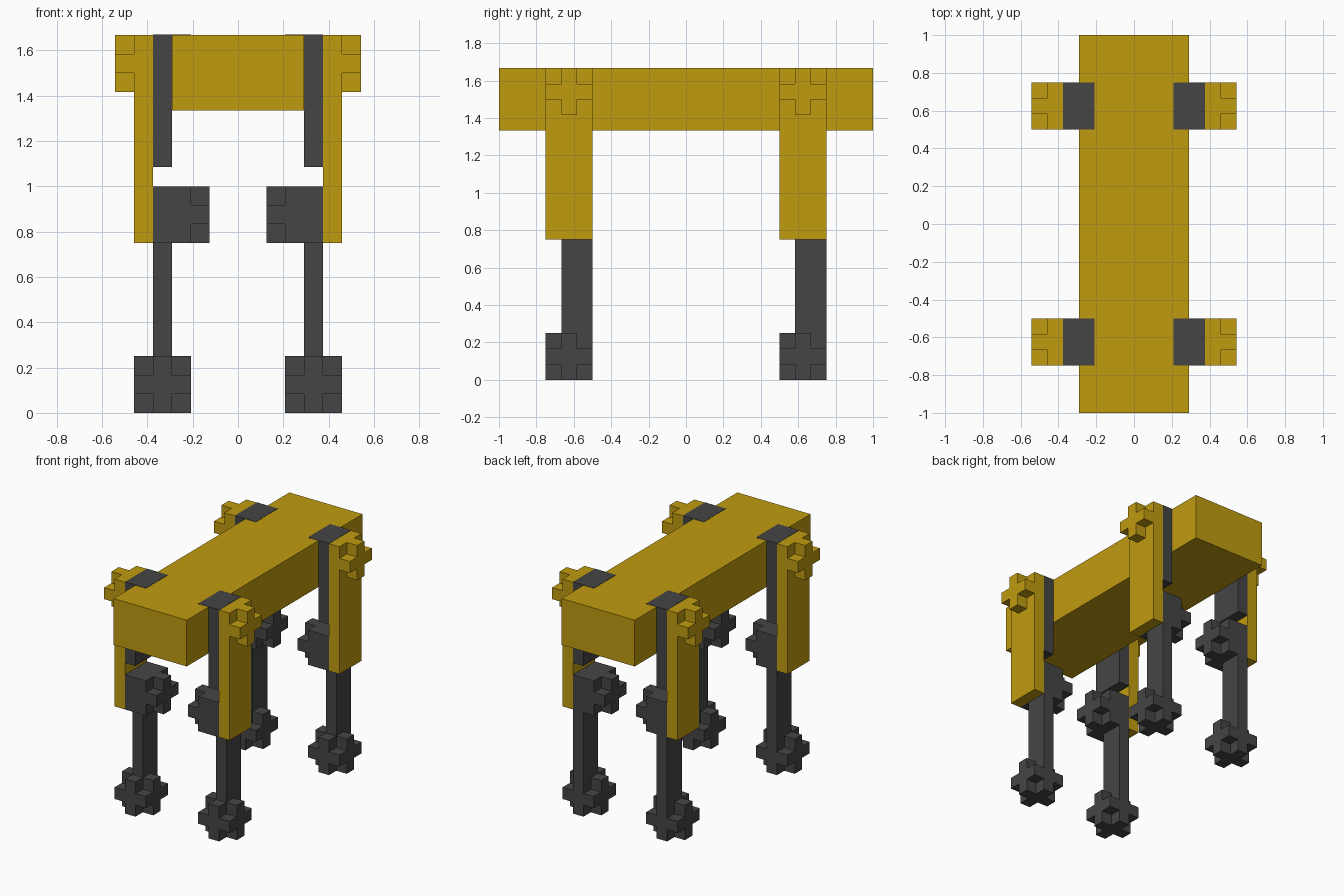
import bpy, bmesh
from mathutils import Vector

cube = bpy.data.objects.get("Cube")
if cube:
    bpy.data.objects.remove(cube, do_unlink=True)

U = 1 / 12          # size of one block


def material(name, rgb):
    m = bpy.data.materials.new(name)
    m.use_nodes = True
    m.diffuse_color = (*rgb, 1)
    bsdf = m.node_tree.nodes["Principled BSDF"]
    bsdf.inputs["Base Color"].default_value = (*rgb, 1)
    bsdf.inputs["Roughness"].default_value = 0.8
    return m


yellow = material("mustard yellow", (0.53, 0.33, 0.005))
grey = material("dark grey", (0.06, 0.06, 0.06))


def add_object(name, bm, mat):
    bmesh.ops.recalc_face_normals(bm, faces=bm.faces)
    mesh = bpy.data.meshes.new(name)
    bm.to_mesh(mesh)
    bm.free()
    mesh.materials.append(mat)
    obj = bpy.data.objects.new(name, mesh)
    bpy.context.collection.objects.link(obj)
    return obj


def box(xs, ys, zs):
    """Set of block cells; each range includes both ends."""
    return {(x, y, z) for x in range(xs[0], xs[1] + 1)
            for y in range(ys[0], ys[1] + 1)
            for z in range(zs[0], zs[1] + 1)}


def plus(x, z):
    """Plus-shaped cap, one block thick along x, lowest block at z."""
    return box((x, x), (0, 2), (z + 1, z + 1)) | box((x, x), (1, 1), (z, z + 2))


def ball(x, z):
    """Three-block cube without its eight corners."""
    return (box((x, x + 2), (0, 2), (z + 1, z + 1))
            | box((x, x + 2), (1, 1), (z, z + 2))
            | box((x + 1, x + 1), (0, 2), (z, z + 2)))


def build_cells(name, cells, mat, side, y0, lift=0.0):
    """Skin a cell set with outer faces only and merge the flat areas."""
    bm = bmesh.new()
    verts = {}

    def vert(p):
        if p not in verts:
            co = Vector((side * (1.5 + p[0]), y0 + p[1], p[2])) * U
            co.z += lift
            verts[p] = bm.verts.new(co)
        return verts[p]

    for c in cells:
        for axis in range(3):
            for step in (0, 1):
                n = list(c)
                n[axis] += 2 * step - 1
                if tuple(n) in cells:
                    continue
                corners = []
                for a, b in ((0, 0), (1, 0), (1, 1), (0, 1)):
                    p = list(c)
                    p[axis] += step
                    p[(axis + 1) % 3] += a
                    p[(axis + 2) % 3] += b
                    corners.append(vert(tuple(p)))
                bm.faces.new(corners)
    bmesh.ops.recalc_face_normals(bm, faces=bm.faces)
    bmesh.ops.dissolve_limit(bm, angle_limit=0.01, verts=bm.verts, edges=bm.edges)
    return add_object(name, bm, mat)


# Long body block
bm = bmesh.new()
bmesh.ops.create_cube(bm, size=1)
bmesh.ops.scale(bm, vec=(7 * U, 24 * U, 4 * U), verts=bm.verts)
bmesh.ops.translate(bm, vec=(0, 0, 18 * U), verts=bm.verts)
add_object("body", bm, yellow)

# Outer leg plate with a plus-shaped shoulder cap
upper_leg = box((3, 3), (0, 2), (9, 19)) | plus(4, 17)
# Bracket between body and leg, with its joint sunk into the body
bracket = box((2, 2), (0, 2), (13, 19)) | box((1, 1), (0, 2), (17, 19))
# Knee block with inner cap, shin post and rounded foot
lower_leg = (box((1, 2), (0, 2), (9, 11)) | plus(0, 9)
             | box((2, 2), (1, 2), (3, 8)) | ball(1, 0))

for side_name, side in (("left", 1), ("right", -1)):
    for end_name, y0 in (("front", -9), ("back", 6)):
        tag = f"{end_name}_{side_name}"
        build_cells(f"upper_leg_{tag}", upper_leg, yellow, side, y0)
        build_cells(f"hip_bracket_{tag}", bracket, grey, side, y0, lift=0.002)
        build_cells(f"lower_leg_{tag}", lower_leg, grey, side, y0)
